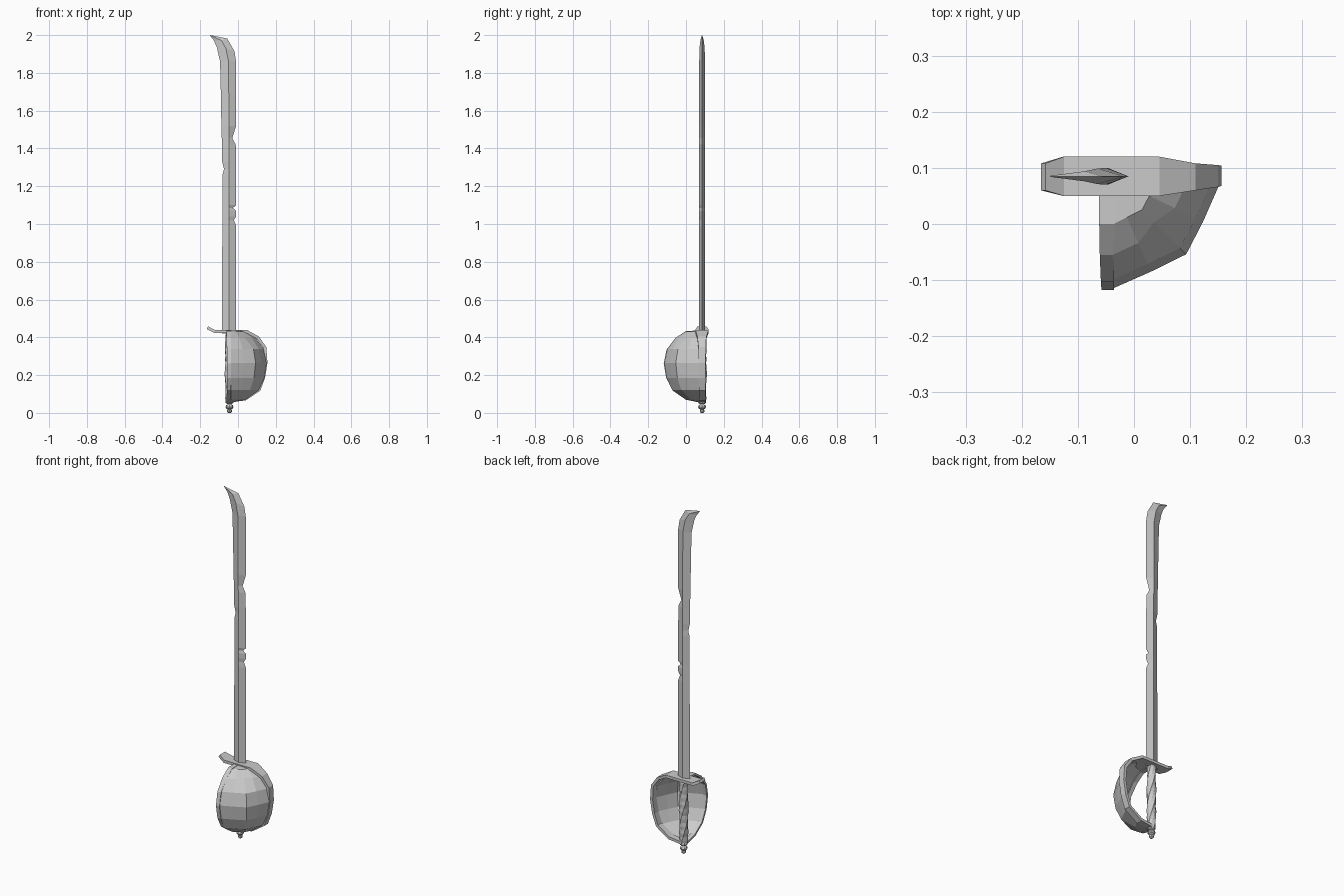
import bpy
import math
from mathutils import Vector

if "Cube" in bpy.data.objects:
    bpy.data.objects.remove(bpy.data.objects["Cube"])

AX, AY = -0.045, 0.085   # vertical axis of the grip and pommel


def make(name, verts, faces):
    me = bpy.data.meshes.new(name)
    me.from_pydata([tuple(v) for v in verts], [], faces)
    me.update()
    ob = bpy.data.objects.new(name, me)
    bpy.context.collection.objects.link(ob)
    return ob


def skin(name, rings):
    """Join equal-sided closed rings into a capped solid."""
    n = len(rings[0])
    verts = [v for r in rings for v in r]
    faces = [(i * n + j, i * n + (j + 1) % n, (i + 1) * n + (j + 1) % n, (i + 1) * n + j)
             for i in range(len(rings) - 1) for j in range(n)]
    faces += [tuple(reversed(range(n))), tuple(range(len(verts) - n, len(verts)))]
    return make(name, verts, faces)


def lathe(name, profile, sides, twist=0.0, ridge=0.0):
    rings = []
    for k, (r, z) in enumerate(profile):
        ring = []
        for j in range(sides):
            a = 2 * math.pi * j / sides + twist * k
            rr = r * (1 - ridge * (j % 2))
            ring.append((AX + rr * math.cos(a), AY + rr * math.sin(a), z))
        rings.append(ring)
    return skin(name, rings)


def bar(name, path, thick, along_x):
    """Flat strip: path of (u, z, low side, high side), thickened inward."""
    rings = []
    for i, (u, z, lo, hi) in enumerate(path):
        a, b = path[max(i - 1, 0)], path[min(i + 1, len(path) - 1)]
        t = Vector((b[0] - a[0], b[1] - a[1])).normalized()
        n = Vector((t.y, -t.x)) if along_x else Vector((-t.y, t.x))
        v, w = u + n.x * thick, z + n.y * thick
        ring = [(u, z, lo), (u, z, hi), (v, w, hi), (v, w, lo)]
        rings.append([(p, s, q) if along_x else (s, p, q) for p, q, s in ring])
    return skin(name, rings)


# Nicked blade: rows of (z, back edge, ridge, cutting edge)
rows = [(0.42, -.085, -.047, -.010), (0.99, -.083, -.047, -.010), (1.02, -.083, -.047, -.022),
        (1.04, -.083, -.047, -.010), (1.07, -.083, -.047, -.010), (1.085, -.082, -.047, -.027),
        (1.10, -.082, -.047, -.010), (1.26, -.082, -.047, -.010), (1.29, -.074, -.047, -.010),
        (1.33, -.084, -.047, -.010), (1.42, -.085, -.047, -.012), (1.455, -.086, -.048, -.030),
        (1.52, -.088, -.048, -.010), (1.70, -.091, -.049, -.010), (1.86, -.095, -.050, -.010)]
rings = [[(l, AY, z), (m, AY - .015, z), (r, AY, z), (m, AY + .015, z)] for z, l, m, r in rows]
rings.append([(-.112, AY, 1.935), (-.064, AY - .014, 1.93), (-.019, AY, 1.915), (-.064, AY + .014, 1.93)])
rings.append([(-.128, AY, 1.972), (-.088, AY - .009, 1.972), (-.057, AY, 1.982), (-.088, AY + .009, 1.972)])
rings.append([(-.150, AY, 1.999), (-.149, AY - .001, 1.999), (-.148, AY, 2.0), (-.149, AY + .001, 1.999)])
skin("blade", rings)

# Crossguard sweeping down into the knuckle bow
bar("crossguard_bow", [
    (-.158, .458, .060, .108), (-.125, .440, .050, .120), (.045, .440, .050, .120),
    (.110, .405, .060, .108), (.150, .348, .066, .105), (.156, .265, .068, .104),
    (.143, .185, .068, .104), (.118, .118, .068, .104), (.040, .066, .068, .104),
    (-.045, .055, .070, .102)], .016, True)

# Front rim bar of the bowl
bar("front_rim", [
    (.080, .436, -.062, -.036), (.000, .434, -.062, -.036), (-.055, .397, -.061, -.036),
    (-.103, .335, -.059, -.036), (-.118, .262, -.058, -.036), (-.105, .185, -.058, -.036),
    (-.070, .120, -.059, -.036), (.000, .072, -.060, -.036), (.080, .052, -.060, -.038)],
    .012, False)

# Hand bowl between the two bars, five meridians with a dent near the top
meridians = [(-.038, -.115), (.030, -.085), (.093, -.054), (.123, .004), (.152, .070)]
levels = [(.12, .434), (.43, .432), (.70, .398), (.92, .338), (1.0, .265),
          (.94, .185), (.79, .120), (.43, .070), (.10, .056)]
verts, faces = [], []
for i, (s, z) in enumerate(levels):
    for j, (mx, my) in enumerate(meridians):
        k = s * (.84 if i == 2 and j == 2 else 1)
        x = -.038 if j == 0 else AX + (mx - AX) * k
        y = .070 if j == 4 else AY + (my - AY) * k
        verts.append((x, y, z))
for i in range(len(levels) - 1):
    for j in range(4):
        a = i * 5 + j
        faces.append((a, a + 5, a + 6, a + 1))
bowl = make("hand_bowl", verts, faces)
mod = bowl.modifiers.new("thickness", 'SOLIDIFY')
mod.thickness = .006
mod.offset = -1

# Spiral-wrapped grip
grip = [(.021 + .004 * math.sin(math.pi * i / 18) + (.002 if i % 2 else 0), .06 + .37 * i / 18)
        for i in range(19)]
lathe("grip", grip, 8, .22, .12)

# Turned pommel
lathe("pommel", [(.006, 0), (.012, .005), (.012, .014), (.009, .018), (.018, .024), (.021, .032),
                 (.017, .041), (.010, .046), (.019, .051), (.022, .060), (.018, .072)], 8)
